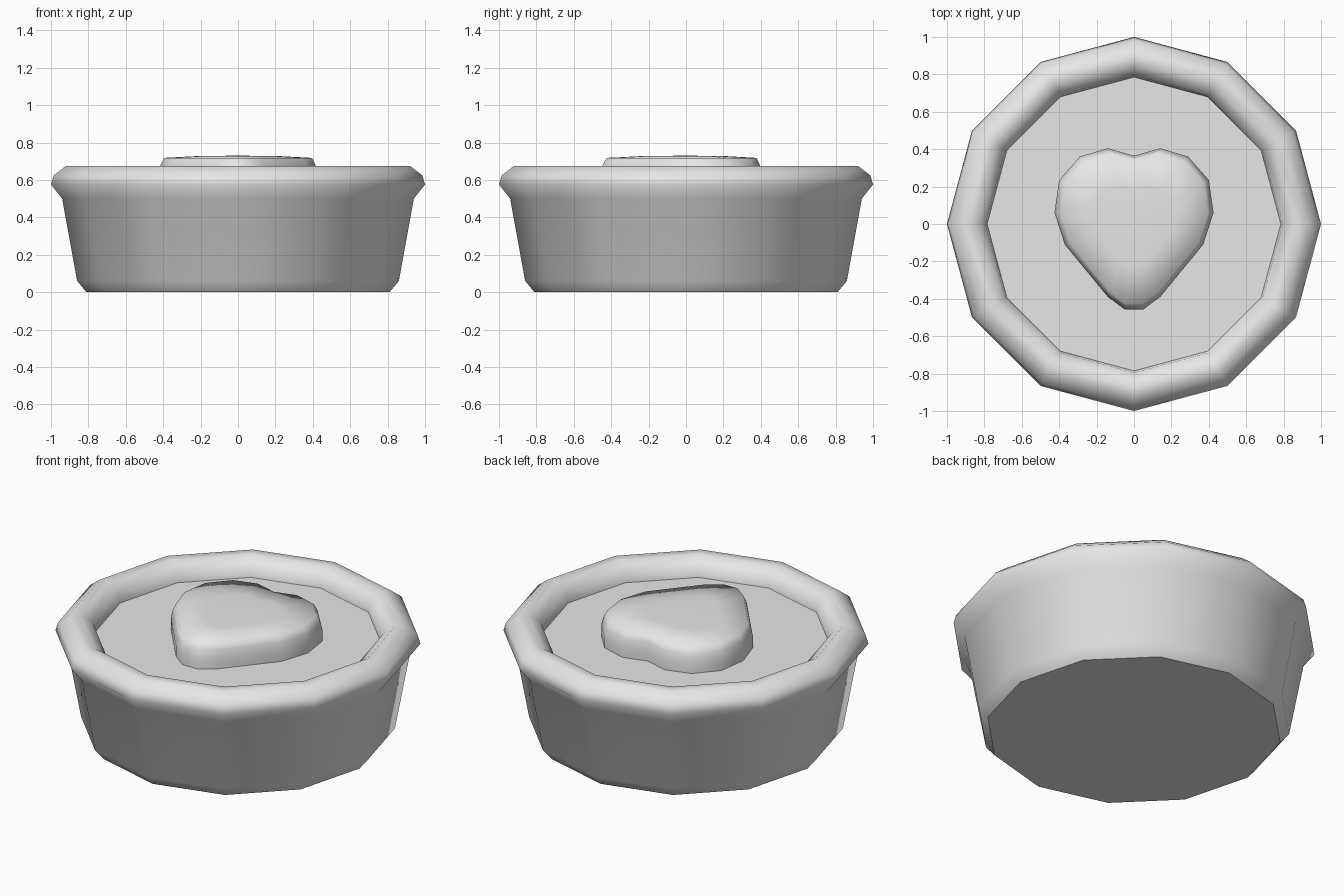
import bpy, bmesh
from math import cos, sin, pi

cube = bpy.data.objects.get("Cube")
if cube:
    bpy.data.objects.remove(cube, do_unlink=True)

SIDES = 12
FLOOR_Z = 0.57

grey = bpy.data.materials.new("light_grey")
grey.use_nodes = True
grey.diffuse_color = (0.8, 0.8, 0.8, 1)
grey.node_tree.nodes["Principled BSDF"].inputs["Base Color"].default_value = (0.8, 0.8, 0.8, 1)


def finish(bm, name):
    """Turn a bmesh into a smooth-shaded object."""
    bmesh.ops.recalc_face_normals(bm, faces=bm.faces)
    for face in bm.faces:
        face.smooth = True
    mesh = bpy.data.meshes.new(name)
    bm.to_mesh(mesh)
    bm.free()
    mesh.materials.append(grey)
    obj = bpy.data.objects.new(name, mesh)
    bpy.context.collection.objects.link(obj)
    return obj


def bridge(bm, rings):
    """Join successive rings of vertices with quads."""
    for low, high in zip(rings, rings[1:]):
        n = len(low)
        for i in range(n):
            j = (i + 1) % n
            bm.faces.new((low[i], low[j], high[j], high[i]))


# Bowl: a lathed wall with a rounded rim, closed by a base and a sunken floor
profile = [(0.81, 0), (0.86, 0.06), (0.94, 0.5), (1, 0.575), (0.985, 0.625),
           (0.92, 0.675), (0.86, 0.675), (0.795, 0.625), (0.785, FLOOR_Z)]
bm = bmesh.new()
rings = [[bm.verts.new((r * cos(2 * pi * i / SIDES), r * sin(2 * pi * i / SIDES), z))
          for i in range(SIDES)] for r, z in profile]
bridge(bm, rings)
for cap in (rings[0], rings[-1]):
    face = bm.faces.new(cap)
    for edge in face.edges:
        edge.smooth = False
finish(bm, "bowl")

# Heart: mirrored half outline, stacked in rings up to a gently domed top
half = [(0.14, 0.405), (0.29, 0.36), (0.4, 0.235), (0.425, 0.06),
        (0.37, -0.11), (0.14, -0.39), (0.05, -0.457)]
outline = [(0, 0.365)] + half + [(-x, y) for x, y in reversed(half)]
bm = bmesh.new()
layers = [(1, FLOOR_Z), (1, 0.63), (0.975, 0.68), (0.93, 0.718), (0.5, 0.728)]
rings = [[bm.verts.new((x * s, y * s, z)) for x, y in outline] for s, z in layers]
bridge(bm, rings)
peak = bm.verts.new((0, 0, 0.73))
top = rings[-1]
for i in range(len(top)):
    bm.faces.new((top[i], top[(i + 1) % len(top)], peak))
finish(bm, "heart")
